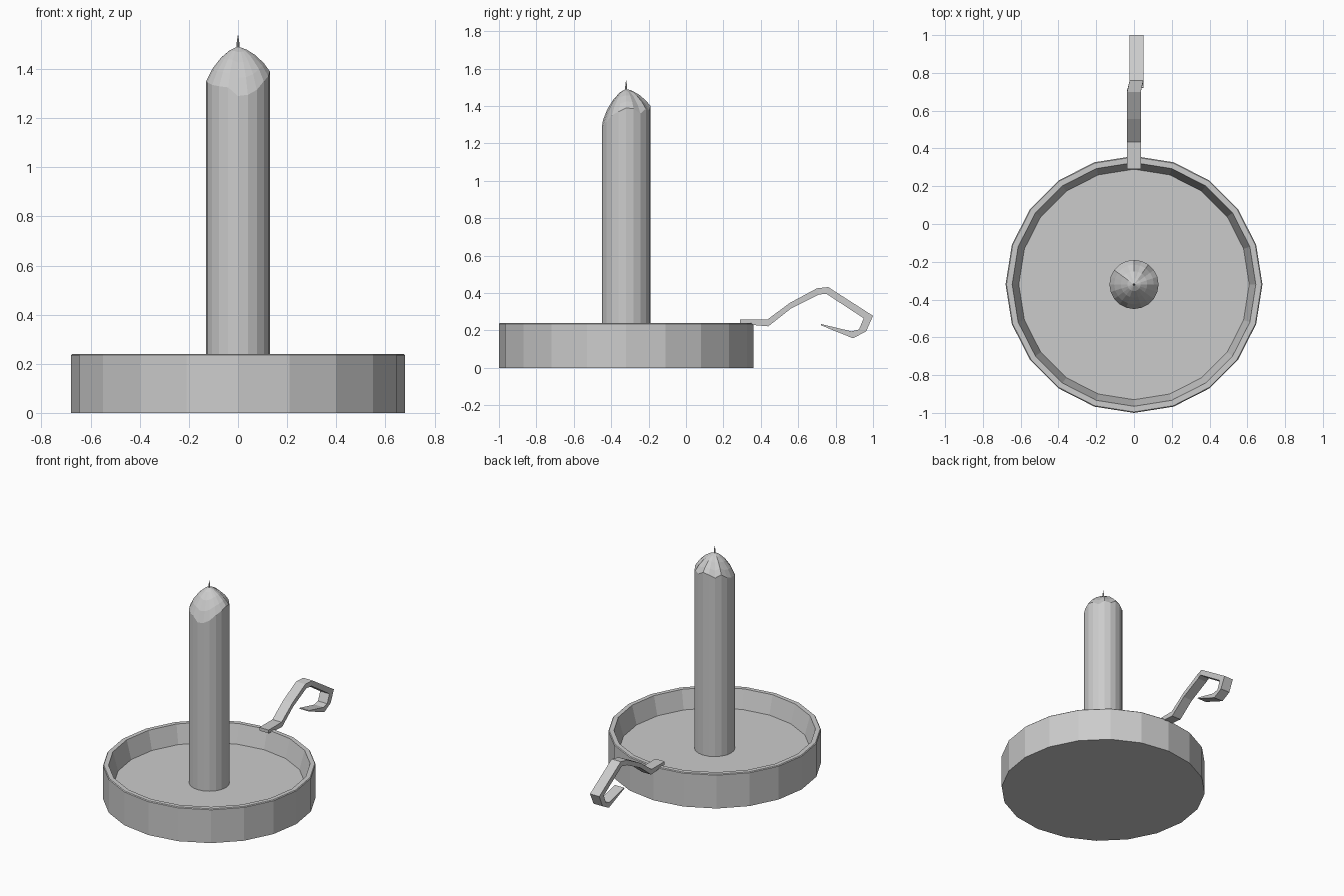
import bpy, bmesh, math

if "Cube" in bpy.data.objects:
    bpy.data.objects.remove(bpy.data.objects["Cube"])

CY = -0.32      # centre of dish and candle
N = 20          # sides


def finish(name, bm):
    bmesh.ops.recalc_face_normals(bm, faces=bm.faces[:])
    me = bpy.data.meshes.new(name)
    bm.to_mesh(me)
    bm.free()
    ob = bpy.data.objects.new(name, me)
    bpy.context.collection.objects.link(ob)
    return ob


def lathe(name, rings, n):
    """rings: (radius, height), where height is a number or a function of the side index."""
    bm = bmesh.new()
    loops = []
    for r, z in rings:
        loop = []
        for i in range(n):
            a = 2 * math.pi * i / n
            h = z(i) if callable(z) else z
            loop.append(bm.verts.new((r * math.cos(a), CY + r * math.sin(a), h)))
        loops.append(loop)
    for lo, hi in zip(loops, loops[1:]):
        for i in range(n):
            j = (i + 1) % n
            bm.faces.new((lo[i], lo[j], hi[j], hi[i]))
    bm.faces.new(loops[0])
    bm.faces.new(loops[-1])
    return finish(name, bm)


# Dish with a raised, slightly sloping rim
lathe("dish", [(0.68, 0), (0.68, 0.235), (0.675, 0.24), (0.645, 0.24), (0.61, 0.11)], N)

# Candle: uneven melted edge, counter-clockwise from +x
edge = [1.39, 1.385, 1.36, 1.385, 1.375, 1.40, 1.39, 1.37, 1.39, 1.36,
        1.35, 1.345, 1.335, 1.33, 1.325, 1.29, 1.295, 1.315, 1.35, 1.37]


def melt(base, share):
    return lambda i: base + share * (edge[i] - 1.35)


lathe("candle", [(0.13, 0.11), (0.13, melt(1.35, 1)), (0.105, melt(1.40, 0.6)),
                 (0.07, melt(1.445, 0.3)), (0.035, melt(1.475, 0.1)), (0.004, 1.49)], N)

# Wick
lathe("wick", [(0.005, 1.47), (0.006, 1.505), (0.001, 1.537)], 6)

# Handle: bent strip; each station is outer y, z, inner y, z, sideways shift
stations = [
    (0.29, 0.258, 0.29, 0.235, 0), (0.435, 0.258, 0.44, 0.222, 0),
    (0.555, 0.347, 0.56, 0.316, 0), (0.70, 0.425, 0.71, 0.392, 0),
    (0.76, 0.432, 0.75, 0.396, 0.013), (1.0, 0.278, 0.95, 0.265, 0.013),
    (0.963, 0.195, 0.925, 0.205, 0.013), (0.893, 0.158, 0.885, 0.195, 0.013),
    (0.72, 0.228, 0.722, 0.234, 0.013)]
bm = bmesh.new()
sections = []
for yo, zo, yi, zi, dx in stations:
    w = 0.036
    sections.append([bm.verts.new(p) for p in (
        (dx - w, yo, zo), (dx + w, yo, zo), (dx + w, yi, zi), (dx - w, yi, zi))])
for a, b in zip(sections, sections[1:]):
    for i in range(4):
        j = (i + 1) % 4
        bm.faces.new((a[i], a[j], b[j], b[i]))
bm.faces.new(sections[0])
bm.faces.new(sections[-1])
finish("handle", bm)
